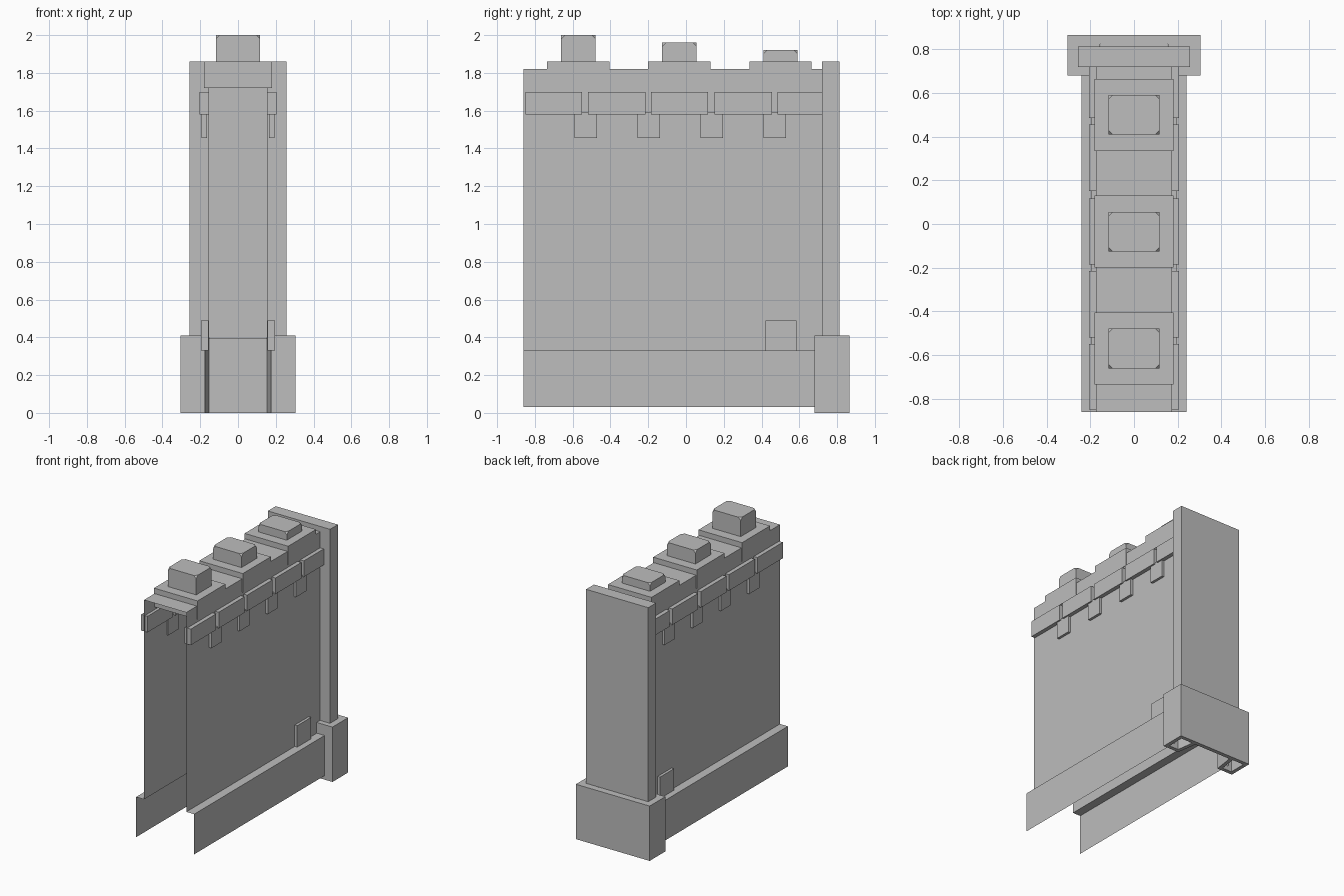
import bpy
import bmesh

old = bpy.data.objects.get("Cube")
if old:
    bpy.data.objects.remove(old, do_unlink=True)

GREY = (0.51, 0.51, 0.51, 1.0)
stone = bpy.data.materials.new("stone_grey")
stone.use_nodes = True
stone.diffuse_color = GREY
stone.node_tree.nodes["Principled BSDF"].inputs["Base Color"].default_value = GREY


def finish(name, bm, normals=True):
    if normals:
        bmesh.ops.recalc_face_normals(bm, faces=bm.faces)
    mesh = bpy.data.meshes.new(name)
    bm.to_mesh(mesh)
    bm.free()
    mesh.materials.append(stone)
    obj = bpy.data.objects.new(name, mesh)
    bpy.context.collection.objects.link(obj)
    return obj


def box_mesh(x, y, z):
    bm = bmesh.new()
    bmesh.ops.create_cube(bm, size=1)
    for v in bm.verts:
        for i, (lo, hi) in enumerate((x, y, z)):
            v.co[i] = hi if v.co[i] > 0 else lo
    return bm


def box(name, x, y, z):
    return finish(name, box_mesh(x, y, z))


def prism_mesh(outline, z0, z1):
    bm = bmesh.new()
    bottom = bm.faces.new([bm.verts.new((x, y, z0)) for x, y in outline])
    top = bmesh.ops.extrude_face_region(bm, geom=[bottom], use_keep_orig=True)
    for v in top["geom"]:
        if isinstance(v, bmesh.types.BMVert):
            v.co.z = z1
    bmesh.ops.recalc_face_normals(bm, faces=bm.faces)
    return bm


FRONT, BACK = -0.86, 0.72

# Hollow wall: one open sheet with ledge and skirt on both sides
half = [(0.24, 0.03), (0.24, 0.33), (0.175, 0.33), (0.175, 1.82)]
section = half + [(-x, z) for x, z in reversed(half)]
bm = bmesh.new()
rows = [[bm.verts.new((x, y, z)) for x, z in section] for y in (FRONT, BACK)]
for i in range(len(section) - 1):
    bm.faces.new((rows[0][i], rows[0][i + 1], rows[1][i + 1], rows[1][i]))
bm.normal_update()
for f in bm.faces:
    c = f.calc_center_median()
    if f.normal.x * c.x + f.normal.z < 0:
        f.normal_flip()
finish("wall_shell", bm, normals=False)

# Merlons with stepped top stones, corners snipped
for n, (y, top) in enumerate(((-0.57, 2.0), (-0.035, 1.96), (0.50, 1.92)), 1):
    box(f"merlon_{n}", (-0.18, 0.18), (y - 0.165, y + 0.165), (1.72, 1.86))
    bm = box_mesh((-0.117, 0.117), (y - 0.091, y + 0.091), (1.85, top))
    corners = [v for v in bm.verts if v.co.z > 1.87]
    bmesh.ops.bevel(bm, geom=corners, offset=0.02, segments=1, affect='VERTICES')
    finish(f"top_stone_{n}", bm)

segments = [(-0.85, -0.55), (-0.52, -0.215), (-0.185, 0.117),
            (0.15, 0.455), (0.485, BACK)]
pillar_half = [(0.153, 0.795), (0.153, 0.72), (0.257, 0.72), (0.257, 0.813)]
base_half = [(0.305, 0.68), (0.305, 0.865), (0.153, 0.865),
             (0.153, 0.835), (0.175, 0.68)]

for side, s in (("left", 1), ("right", -1)):
    def sx(a, b):
        return tuple(sorted((s * a, s * b)))

    # Stone band and the corbels under its joints
    for n, y in enumerate(segments, 1):
        box(f"band_{side}_{n}", sx(0.153, 0.205), y, (1.58, 1.70))
    for n in range(4):
        y = -0.53 + n * 0.333
        box(f"corbel_{side}_{n + 1}", sx(0.164, 0.194),
            (y - 0.06, y + 0.06), (1.455, 1.59))

    # Small stone on the ledge
    box(f"ledge_stone_{side}", sx(0.155, 0.195), (0.42, 0.585), (0.33, 0.49))

    # Base arm with a pocket underneath
    bm = prism_mesh([(s * x, y) for x, y in base_half], 0.0, 0.41)
    under = [f for f in bm.faces if f.normal.z < -0.9]
    bmesh.ops.inset_region(bm, faces=under, thickness=0.028, use_even_offset=True)
    pocket = bmesh.ops.extrude_face_region(bm, geom=under)
    for v in pocket["geom"]:
        if isinstance(v, bmesh.types.BMVert):
            v.co.z = 0.38
    bmesh.ops.delete(bm, geom=[f for f in under if f.is_valid], context='FACES')
    finish(f"base_arm_{side}", bm)

# Base back and top between the arms
box("base_back", (-0.153, 0.153), (0.835, 0.865), (0.0, 0.41))
box("base_top", (-0.153, 0.153), (0.795, 0.84), (0.39, 0.41))

# End pillar: channel section closed by a cap
outline = pillar_half + [(-x, y) for x, y in reversed(pillar_half)]
finish("pillar", prism_mesh(outline, 0.40, 1.82))
box("pillar_cap", (-0.257, 0.257), (0.72, 0.813), (1.82, 1.86))
